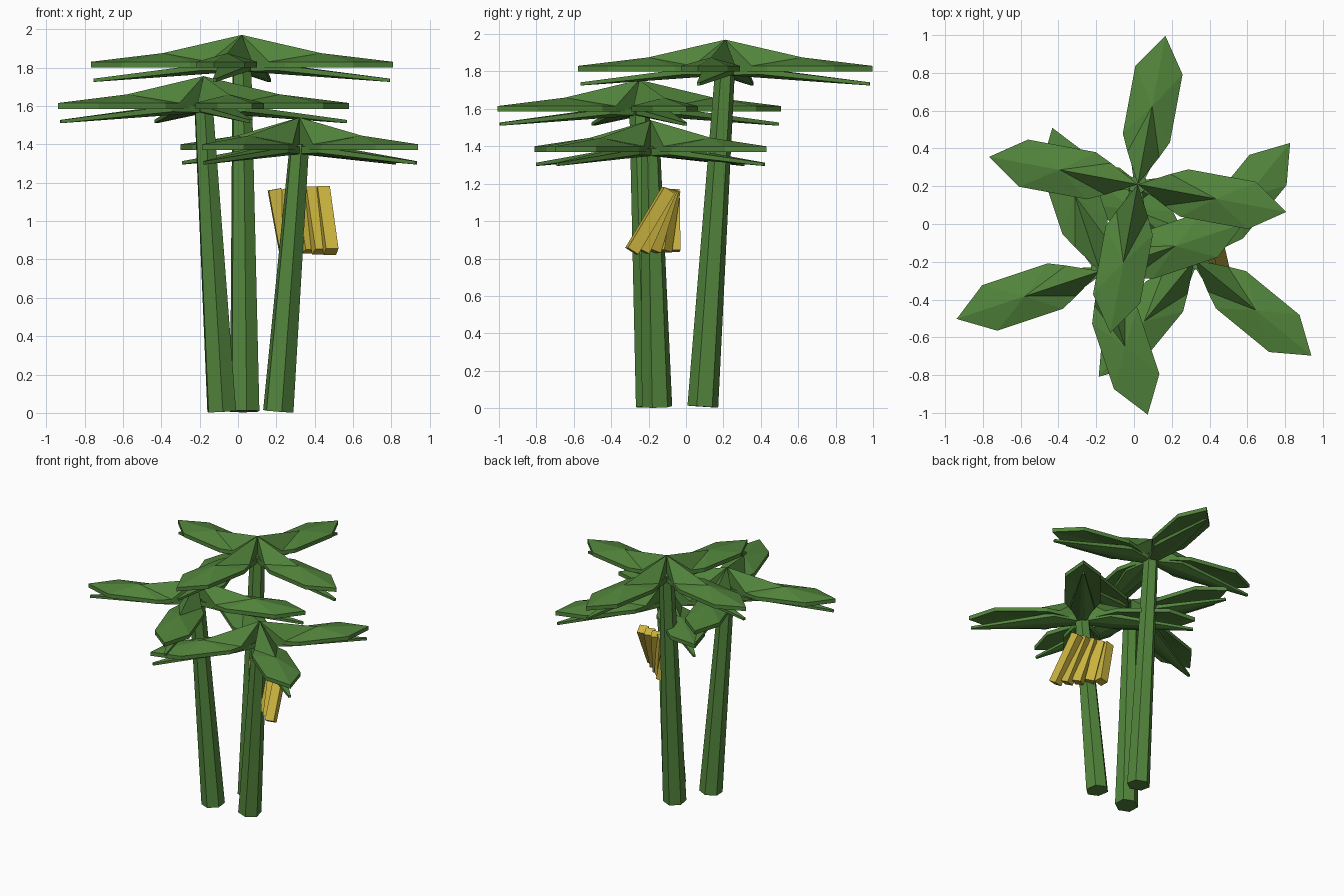
import bpy, bmesh, math
from mathutils import Vector, Matrix

if "Cube" in bpy.data.objects:
    bpy.data.objects.remove(bpy.data.objects["Cube"])


def material(name, rgb):
    m = bpy.data.materials.new(name)
    m.diffuse_color = (*rgb, 1)
    m.use_nodes = True
    m.node_tree.nodes["Principled BSDF"].inputs["Base Color"].default_value = m.diffuse_color
    return m


GREEN = material("leaf_green", (0.085, 0.235, 0.045))
YELLOW = material("fruit_yellow", (0.60, 0.46, 0.05))


def finish(name, bm, mat):
    bmesh.ops.recalc_face_normals(bm, faces=bm.faces)
    me = bpy.data.meshes.new(name)
    bm.to_mesh(me)
    bm.free()
    me.materials.append(mat)
    ob = bpy.data.objects.new(name, me)
    bpy.context.collection.objects.link(ob)
    return ob


def prism(name, a, b, ra, rb, sides, mat, spin=0.0):
    """Tapered prism between two points."""
    a, b = Vector(a), Vector(b)
    d = b - a
    rot = d.to_track_quat('Z', 'Y').to_matrix().to_4x4()
    bm = bmesh.new()
    bmesh.ops.create_cone(bm, cap_ends=True, segments=sides, radius1=ra, radius2=rb,
                          depth=d.length, matrix=Matrix.Translation((a + b) / 2) @ rot
                          @ Matrix.Rotation(spin, 4, 'Z'))
    return finish(name, bm, mat)


def leaf(name, origin, angle):
    """Ridged blade with a thick rim; heights are relative to the crown apex."""
    half = [(0.16, 0.085), (0.25, 0.127), (0.615, 0.127)]
    rim = half + [(0.80, 0.0)] + [(r, -w) for r, w in reversed(half)]
    bm = bmesh.new()
    top = [bm.verts.new((r, w, -0.14)) for r, w in rim]
    low = [bm.verts.new((r, w, -0.17)) for r, w in rim]
    apex = bm.verts.new((0, 0, 0))
    ridge = bm.verts.new((0.42, 0, -0.095))
    under = bm.verts.new((0.42, 0, -0.145))
    base = bm.verts.new((0, 0, -0.17))
    bm.faces.new((apex, top[0], ridge))
    bm.faces.new((apex, ridge, top[-1]))
    for i in range(len(rim) - 1):
        bm.faces.new((ridge, top[i], top[i + 1]))
        bm.faces.new((under, low[i + 1], low[i]))
        bm.faces.new((top[i], low[i], low[i + 1], top[i + 1]))
    for i in (0, -1):
        bm.faces.new((apex, base, low[i], top[i]))
        bm.faces.new((base, under, low[i]))
    bm.transform(Matrix.Translation(origin) @ Matrix.Rotation(angle, 4, 'Z'))
    finish(name, bm, GREEN)


def under_leaf(name, origin, angle):
    """Narrow drooping dart below the blade."""
    bm = bmesh.new()
    for r, w, hi, lo in [(0, 0.02, -0.15, -0.19), (0.2, 0.085, -0.155, -0.185),
                         (0.785, 0.008, -0.228, -0.245)]:
        for s in (-1, 1):
            bm.verts.new((r, s * w, hi))
            bm.verts.new((r, s * w, lo))
    bmesh.ops.convex_hull(bm, input=bm.verts)
    bm.transform(Matrix.Translation(origin) @ Matrix.Rotation(angle, 4, 'Z'))
    finish(name, bm, GREEN)


# Trees: trunk foot, crown apex, crown rotation
trees = [
    ("back", (0.035, 0.09, 0.008), (0.02, 0.21, 1.97), -10.5),
    ("left", (-0.085, -0.185, 0.008), (-0.18, -0.25, 1.755), 18.4),
    ("right", (0.21, -0.155, 0.008), (0.32, -0.19, 1.54), -39.3),
]
for label, foot, apex, turn in trees:
    prism(label + "_trunk", foot, Vector(apex) - Vector((0, 0, 0.14)), 0.083, 0.053, 6, GREEN)
    for k in range(4):
        ang = math.radians(turn + 90 * k)
        leaf(f"{label}_leaf_{k}", apex, ang)
        under_leaf(f"{label}_under_leaf_{k}", apex, ang)

# Fanned bunch of five fruits
for k in range(5):
    t = k / 4
    prism(f"fruit_{k}", (0.25 + 0.235 * t, -0.065 - 0.225 * t, 0.84),
          (0.19 + 0.25 * t, -0.07 - 0.025 * t, 1.165), 0.047, 0.047, 4, YELLOW,
          math.radians(45))
